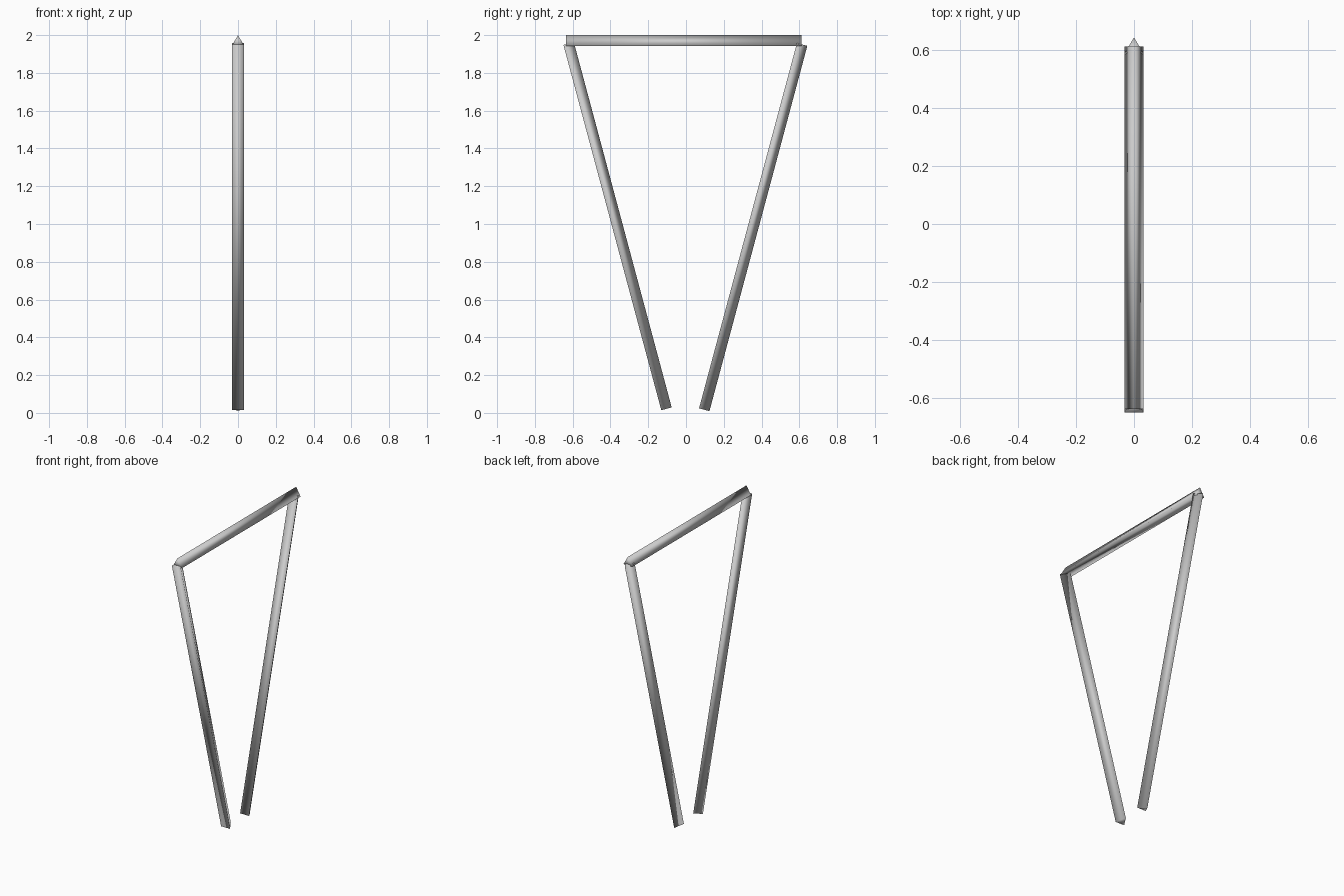
import bpy
from math import radians

if "Cube" in bpy.data.objects:
    bpy.data.objects.remove(bpy.data.objects["Cube"])

RADIUS = 0.038     # circumradius of the triangular section
MID_Y = -0.0125    # plane the frame is laid out around
TILT = radians(15)


def bar(name, length, location, tilt):
    """Smooth-shaded three-sided bar, turned about x."""
    bpy.ops.mesh.primitive_cylinder_add(
        vertices=3, radius=RADIUS, depth=length,
        location=location, rotation=(tilt, 0, 0))
    obj = bpy.context.object
    obj.name = name
    bpy.ops.object.shade_smooth()
    return obj


# Horizontal bar with its ridge facing up
bar("top_bar", 1.248, (0, MID_Y, 2.0 - RADIUS), radians(90))

# Two legs leaning towards each other at the bottom
for name, side in (("left_leg", -1), ("right_leg", 1)):
    bar(name, 2.002, (0, MID_Y + side * 0.359, 0.986), -side * TILT)
